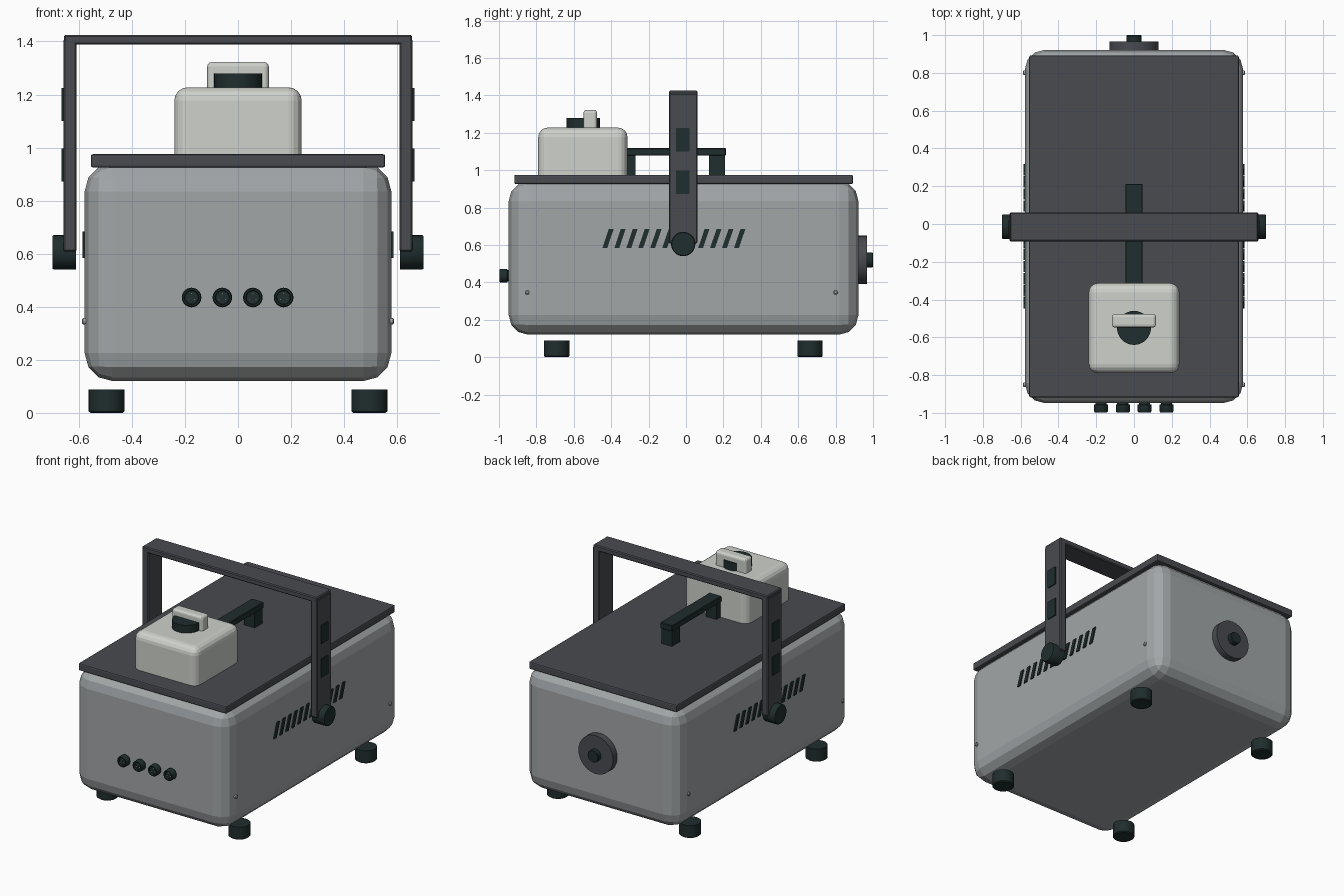
import bpy, bmesh, math
from mathutils import Matrix, Vector

if "Cube" in bpy.data.objects:
    bpy.data.objects.remove(bpy.data.objects["Cube"])


def material(name, rgb):
    m = bpy.data.materials.new(name)
    m.diffuse_color = (*rgb, 1)
    m.use_nodes = True
    m.node_tree.nodes["Principled BSDF"].inputs["Base Color"].default_value = m.diffuse_color
    return m


GREY = material("mid grey", (0.36, 0.38, 0.39))
SLATE = material("slate grey", (0.065, 0.07, 0.08))
BLACK = material("green black", (0.014, 0.026, 0.026))
CREAM = material("pale cream", (0.62, 0.64, 0.60))


def finish(bm, name, mats, smooth=False):
    bmesh.ops.recalc_face_normals(bm, faces=bm.faces)
    me = bpy.data.meshes.new(name)
    bm.to_mesh(me)
    bm.free()
    for m in mats:
        me.materials.append(m)
    ob = bpy.data.objects.new(name, me)
    bpy.context.collection.objects.link(ob)
    if smooth:
        bpy.ops.object.select_all(action='DESELECT')
        ob.select_set(True)
        bpy.context.view_layer.objects.active = ob
        bpy.ops.object.shade_smooth_by_angle(angle=math.radians(35))
    return ob


def box(name, x, y, z, mat, bevel=0.0, segments=2, keep_bottom=False):
    """Box from (min, max) ranges, optionally rounded."""
    bm = bmesh.new()
    bmesh.ops.create_cube(bm, size=1)
    for v in bm.verts:
        v.co = [r[0] + (c + 0.5) * (r[1] - r[0]) for r, c in zip((x, y, z), v.co)]
    if bevel:
        edges = [e for e in bm.edges
                 if not (keep_bottom and all(v.co.z < z[0] + 1e-4 for v in e.verts))]
        bmesh.ops.bevel(bm, geom=edges, offset=bevel, offset_type='OFFSET',
                        segments=segments, profile=0.5, affect='EDGES')
    return finish(bm, name, [mat])


def lathe(name, profile, origin, axis, mat, n=32):
    """Turned part: (radius, height) profile along an axis from origin."""
    bm = bmesh.new()
    rings = []
    for r, h in profile:
        rings.append([bm.verts.new((r * math.cos(2 * math.pi * i / n),
                                    r * math.sin(2 * math.pi * i / n), h))
                      for i in range(n)])
    for a, b in zip(rings, rings[1:]):
        for i in range(n):
            j = (i + 1) % n
            bm.faces.new((a[i], a[j], b[j], b[i]))
    bm.faces.new(rings[0][::-1])
    bm.faces.new(rings[-1])
    rot = Vector((0, 0, 1)).rotation_difference(Vector(axis)).to_matrix().to_4x4()
    bmesh.ops.transform(bm, matrix=Matrix.Translation(origin) @ rot, verts=bm.verts)
    return finish(bm, name, [mat], smooth=True)


# Main case and lid
box("case", (-0.578, 0.578), (-0.948, 0.922), (0.12, 0.94), GREY, 0.105, 3)
box("lid", (-0.555, 0.555), (-0.918, 0.892), (0.925, 0.975), SLATE, 0.008, 2)

# Feet
for x in (-0.495, 0.495):
    for y in (-0.692, 0.663):
        lathe("foot", [(0.06, 0), (0.068, 0.006), (0.068, 0.088)], (x, y, 0), (0, 0, 1), BLACK)

# Swinging carry frame
box("frame_top_bar", (-0.656, 0.656), (-0.092, 0.062), (1.388, 1.425), SLATE, 0.006, 1)
for s in (-1, 1):
    xs = sorted((s * 0.608, s * 0.658))
    box("frame_arm", xs, (-0.092, 0.062), (0.608, 1.41), SLATE, 0.006, 1)
    lathe("frame_pivot", [(0.065, 0), (0.065, 0.084), (0.061, 0.09)],
          (s * 0.61, -0.015, 0.605), (s, 0, 0), BLACK)
    for z in (0.872, 1.1):
        box("arm_pad", sorted((s * 0.656, s * 0.665)), (-0.053, 0.018), (z, z + 0.125), BLACK)

    # Side vents: leaning slats
    bm = bmesh.new()
    for i in range(12):
        res = bmesh.ops.create_cube(bm, size=1)
        yc = -0.065 + s * (i - 5.5) * 0.064
        for v in res["verts"]:
            v.co = (s * 0.578 + v.co.x * 0.016,
                    yc + v.co.y * 0.026 + s * v.co.z * 0.034,
                    0.634 + v.co.z * 0.1)
    finish(bm, "side_vents", [BLACK])

    # Side screws
    for y in (-0.85, 0.8):
        lathe("side_screw", [(0.012, 0), (0.012, 0.012), (0.007, 0.016)],
              (s * 0.572, y, 0.346), (s, 0, 0), GREY, 16)

# Front connectors with recessed faces and contact pins
for x in (-0.175, -0.059, 0.056, 0.172):
    lathe("connector", [(0.030, 0), (0.030, 0.02), (0.037, 0.022), (0.037, 0.056),
                        (0.033, 0.062), (0.027, 0.062), (0.025, 0.05)],
          (x, -0.935, 0.435), (0, -1, 0), BLACK, 24)
    for k in range(3):
        a = math.pi * (0.5 + 2 * k / 3)
        lathe("connector_pin", [(0.0035, 0), (0.0035, 0.012)],
              (x + 0.014 * math.cos(a), -0.984, 0.435 + 0.014 * math.sin(a)),
              (0, -1, 0), GREY, 8)

# Rear dial
lathe("rear_disc", [(0.13, 0), (0.13, 0.05)], (0, 0.917, 0.52), (0, 1, 0), SLATE)
lathe("rear_hub", [(0.04, 0), (0.04, 0.034), (0.037, 0.038)], (0, 0.962, 0.52), (0, 1, 0), BLACK)

# Lid handle
box("lid_handle_bar", (-0.046, 0.046), (-0.36, 0.213), (1.078, 1.118), BLACK, 0.004, 1)
for y in (-0.356, 0.122):
    box("lid_handle_leg", (-0.04, 0.04), (y, y + 0.086), (0.97, 1.09), BLACK)

# Top module with knob and tab
box("top_module", (-0.24, 0.24), (-0.79, -0.313), (0.97, 1.227), CREAM, 0.05, 4, True)
lathe("module_knob", [(0.09, 0), (0.09, 0.06)], (0, -0.55, 1.22), (0, 0, 1), BLACK)
box("module_tab", (-0.116, 0.116), (-0.548, -0.476), (1.21, 1.322), CREAM, 0.016, 3)
